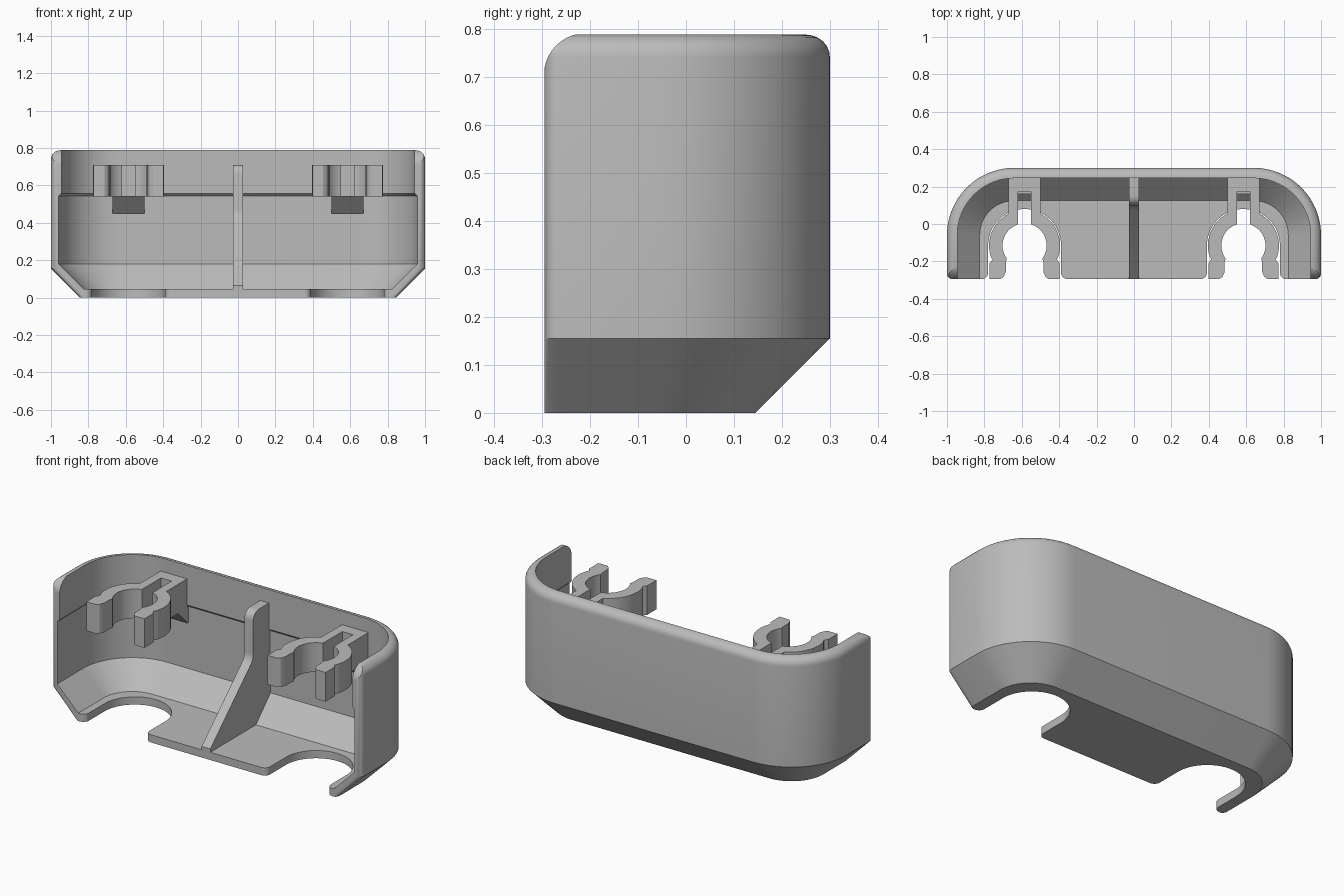
import bpy, bmesh
from math import sin, cos, pi, radians

if "Cube" in bpy.data.objects:
    bpy.data.objects.remove(bpy.data.objects["Cube"], do_unlink=True)

FRONT = -0.295
CLIP_X, CLIP_Y = 0.585, -0.115

grey = bpy.data.materials.new("light grey plastic")
grey.use_nodes = True
colour = (0.5, 0.5, 0.5, 1)
grey.diffuse_color = colour
grey.node_tree.nodes["Principled BSDF"].inputs["Base Color"].default_value = colour


def finish(bm, name):
    bmesh.ops.recalc_face_normals(bm, faces=bm.faces)
    mesh = bpy.data.meshes.new(name)
    bm.to_mesh(mesh)
    bm.free()
    ob = bpy.data.objects.new(name, mesh)
    mesh.materials.append(grey)
    bpy.context.collection.objects.link(ob)
    return ob


def select(ob):
    bpy.ops.object.select_all(action='DESELECT')
    ob.select_set(True)
    bpy.context.view_layer.objects.active = ob


def smooth(ob):
    select(ob)
    bpy.ops.object.shade_smooth_by_angle(angle=radians(30))


def arc(cx, cy, r, start, end, n):
    angles = [radians(start + (end - start) * i / n) for i in range(n + 1)]
    return [(cx + r * cos(a), cy + r * sin(a)) for a in angles]


def prism(name, outline, place, lo, hi):
    """Extrude a flat outline; place maps (u, v, depth) to a 3D point."""
    bm = bmesh.new()
    a = [bm.verts.new(place(u, v, lo)) for u, v in outline]
    b = [bm.verts.new(place(u, v, hi)) for u, v in outline]
    bm.faces.new(a)
    bm.faces.new(b)
    for i in range(len(a)):
        j = (i + 1) % len(a)
        bm.faces.new((a[i], a[j], b[j], b[i]))
    return finish(bm, name)


def flat(u, v, d):
    return (u, v, d)


def side(u, v, d):
    return (d, u, v)


def cut(ob, cutter):
    cutter.hide_render = True
    mod = ob.modifiers.new("cut", 'BOOLEAN')
    mod.operation = 'DIFFERENCE'
    mod.solver = 'EXACT'
    mod.object = cutter
    select(ob)
    bpy.ops.object.modifier_apply(modifier=mod.name)
    bpy.data.objects.remove(cutter, do_unlink=True)


# Plan outline of the housing at inset d, with front edge rounding f
def half_plan(d, f):
    pts = []
    for i in range(5):
        t = i / 4 * pi / 2
        pts.append((1 - d - f * (1 - sin(t)), FRONT + 0.03 * (1 - cos(t))))
    return pts + arc(0.64, -0.06, 0.36 - d, 0, 90, 20)


def plan(d, f):
    half = half_plan(d, f)
    return half + [(-x, y) for x, y in reversed(half)]


# Housing: chamfered base, rounded rim, stepped inner wall and floor
rim = [(0.05 * (1 - cos(t)), 0.74 + 0.048 * sin(t), 0.03 * cos(t))
       for t in [i * pi / 12 for i in range(7)]]
section = ([(0.155, 0, 0.02), (0, 0.155, 0.03)] + rim
           + [(0.055, 0.788, 0), (0.055, 0.557, 0), (0.04, 0.543, 0),
              (0.04, 0.18, 0), (0.175, 0.045, 0)])
bm = bmesh.new()
rings = [[bm.verts.new((x, y, z)) for x, y in plan(d, f)] for d, z, f in section]
for low, high in zip(rings, rings[1:]):
    for i in range(len(low) - 1):
        bm.faces.new((low[i], low[i + 1], high[i + 1], high[i]))
bm.faces.new(rings[0])
bm.faces.new(rings[-1])
bm.faces.new([r[0] for r in rings] + [r[-1] for r in reversed(rings)])
housing = finish(bm, "housing")

# Rounded top front corners of the end walls
corner = arc(-0.209, 0.704, 0.087, 180, 90, 10) + [(-0.209, 0.9), (-0.4, 0.9), (-0.4, 0.704)]
cut(housing, prism("corner_cutter", corner, side, -1.2, 1.2))

# Round notches in the floor with eased entry corners
R = 0.195
notch_half = [(R + 0.035, -0.4), (R + 0.035, FRONT)]
notch_half += arc(R + 0.035, FRONT + 0.035, 0.035, 265, 180, 6)
notch_half += arc(0, CLIP_Y, R, 0, 88, 18)
notch = notch_half + [(-u, v) for u, v in reversed(notch_half)]
for s in (-1, 1):
    outline = [(u + s * CLIP_X, v) for u, v in notch]
    cut(housing, prism("notch_cutter", outline, flat, -0.1, 0.08))
smooth(housing)

# Spring clips, each with a wedge gusset under its stem
outer = [(0.085, 0.25)] + arc(0, CLIP_Y, 0.19, 63, -18, 14)
outer += [(0.172, -0.19), (0.187, -0.21), (0.187, FRONT), (0.13, FRONT)]
inner = [(0.112, -0.283), (0.1, -0.255), (0.1, -0.205)]
inner += arc(0, CLIP_Y, 0.118, -36, 73, 16) + [(0.034, 0.175)]
clip_half = outer + inner
clip = clip_half + [(-u, v) for u, v in reversed(clip_half)]
wedge = [(0.265, 0.45), (0.25, 0.45), (0.16, 0.54), (0.265, 0.54)]
for s, label in ((-1, "right"), (1, "left")):
    cx = s * CLIP_X
    smooth(prism(label + "_clip", [(u + cx, v) for u, v in clip], flat, 0.54, 0.71))
    prism(label + "_gusset", wedge, side, cx - 0.085, cx + 0.085)

# Centre rib: rounded post that slopes down to the front of the floor
rib = [(0.25, 0.71)] + arc(0.15, 0.66, 0.05, 90, 180, 6)
rib += arc(0.02, 0.47, 0.08, 0, -45, 4)
rib += [(FRONT, 0.065), (FRONT, 0.04), (0.12, 0.04), (0.26, 0.17)]
smooth(prism("centre_rib", rib, side, -0.028, 0.028))
